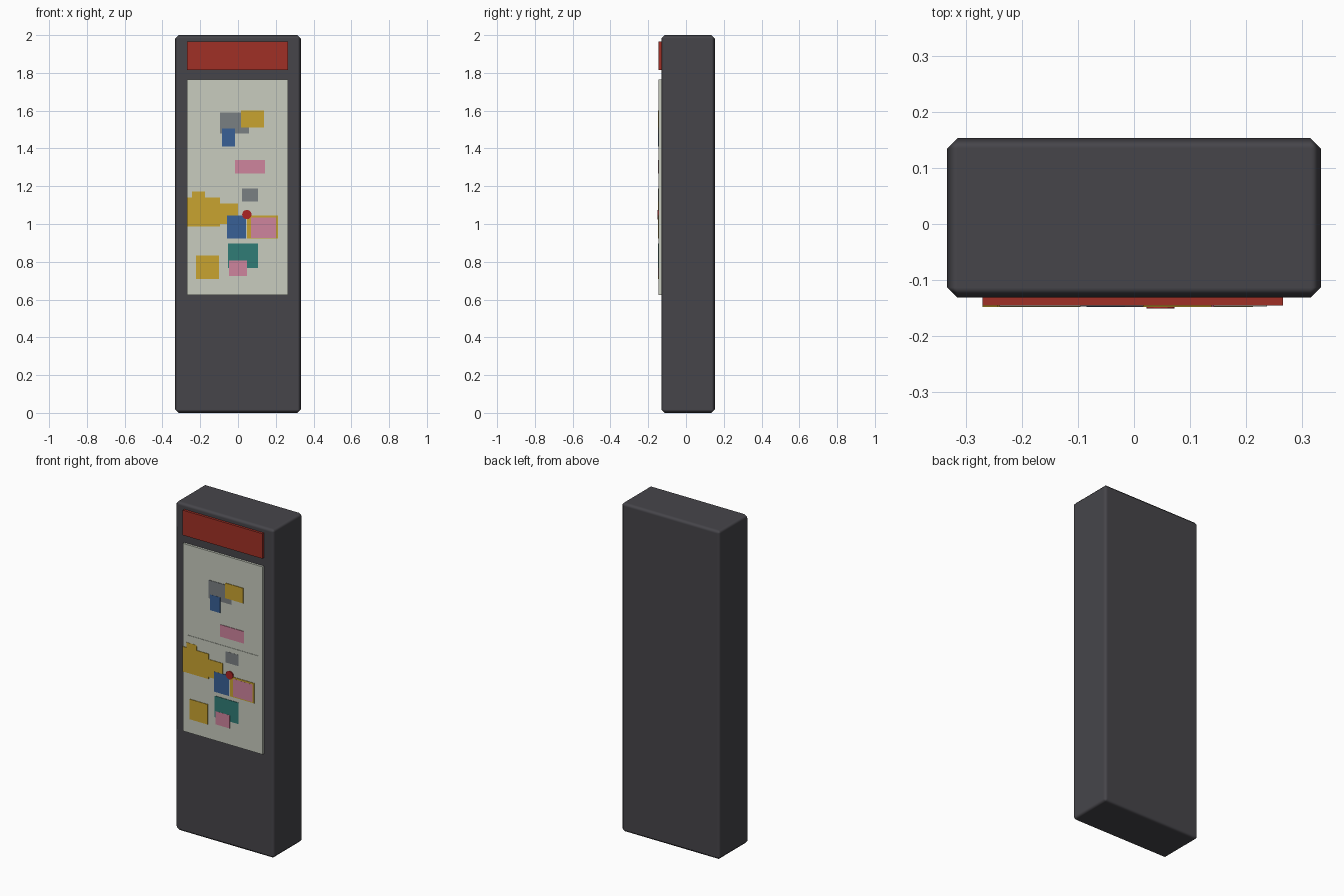
import bpy, bmesh
from mathutils import Matrix

if "Cube" in bpy.data.objects:
    bpy.data.objects.remove(bpy.data.objects["Cube"])


def material(name, rgb):
    lin = [((c / 255 + 0.055) / 1.055) ** 2.4 for c in rgb]
    m = bpy.data.materials.new(name)
    m.diffuse_color = (*lin, 1)
    m.use_nodes = True
    m.node_tree.nodes["Principled BSDF"].inputs["Base Color"].default_value = m.diffuse_color
    return m


MATS = {n: material(n, c) for n, c in {
    "charcoal": (70, 69, 74), "header red": (160, 48, 38), "map cream": (200, 204, 191),
    "grey": (122, 128, 130), "yellow": (201, 164, 48), "blue": (57, 96, 150),
    "pink": (207, 133, 157), "teal": (48, 124, 118), "marker red": (172, 36, 36)}.items()}


def finish(name, bm, mat):
    mesh = bpy.data.meshes.new(name)
    bm.to_mesh(mesh)
    bm.free()
    mesh.materials.append(MATS[mat])
    ob = bpy.data.objects.new(name, mesh)
    bpy.context.collection.objects.link(ob)
    return ob


def box(name, mat, x0, x1, y0, y1, z0, z1):
    bm = bmesh.new()
    centre = Matrix.Translation(((x0 + x1) / 2, (y0 + y1) / 2, (z0 + z1) / 2))
    bmesh.ops.create_cube(bm, size=1, matrix=centre @ Matrix.Diagonal((x1 - x0, y1 - y0, z1 - z0, 1)))
    return finish(name, bm, mat)


# Chamfered upright cabinet
cabinet = box("cabinet", "charcoal", -0.333, 0.333, -0.131, 0.153, 0, 2)
for p in cabinet.data.polygons:
    p.use_smooth = True
bevel = cabinet.modifiers.new("chamfer", "BEVEL")
bevel.width = 0.018
bevel.segments = 1
bevel.harden_normals = True

# Raised header and map panel on the front
box("header_panel", "header red", -0.27, 0.266, -0.1455, -0.125, 1.815, 1.967)
box("map_panel", "map cream", -0.27, 0.266, -0.1445, -0.125, 0.625, 1.765)
box("map_road", "map cream", -0.24, 0.237, -0.1468, -0.14, 1.165, 1.217)

# Map blocks: colour, x range, z range, front y
BLOCKS = [
    ("grey", -0.095, 0.058, 1.48, 1.59, -0.1472),
    ("yellow", 0.016, 0.138, 1.51, 1.602, -0.1482),
    ("blue", -0.085, -0.016, 1.41, 1.505, -0.1482),
    ("pink", -0.016, 0.143, 1.267, 1.34, -0.1478),
    ("grey", 0.021, 0.106, 1.12, 1.188, -0.1478),
    ("yellow", -0.27, -0.095, 0.988, 1.14, -0.1478),
    ("yellow", -0.244, -0.175, 1.10, 1.172, -0.1480),
    ("yellow", -0.11, 0.0, 1.0, 1.108, -0.1475),
    ("blue", -0.058, 0.042, 0.922, 1.044, -0.1482),
    ("yellow", 0.048, 0.212, 0.922, 1.044, -0.1476),
    ("pink", 0.069, 0.201, 0.927, 1.034, -0.1482),
    ("teal", -0.053, 0.106, 0.768, 0.897, -0.1476),
    ("pink", -0.048, 0.048, 0.726, 0.806, -0.1482),
    ("yellow", -0.222, -0.10, 0.71, 0.832, -0.1478),
]
for i, (mat, x0, x1, z0, z1, y) in enumerate(BLOCKS, 1):
    box(f"map_block_{i}", mat, x0, x1, y, -0.142, z0, z1)

# Round location marker
bm = bmesh.new()
bmesh.ops.create_cone(bm, cap_ends=True, segments=12, radius1=0.025, radius2=0.025, depth=0.009,
                      matrix=Matrix.Translation((0.047, -0.1465, 1.05)) @ Matrix.Rotation(1.5707963, 4, "X"))
finish("location_marker", bm, "marker red")
